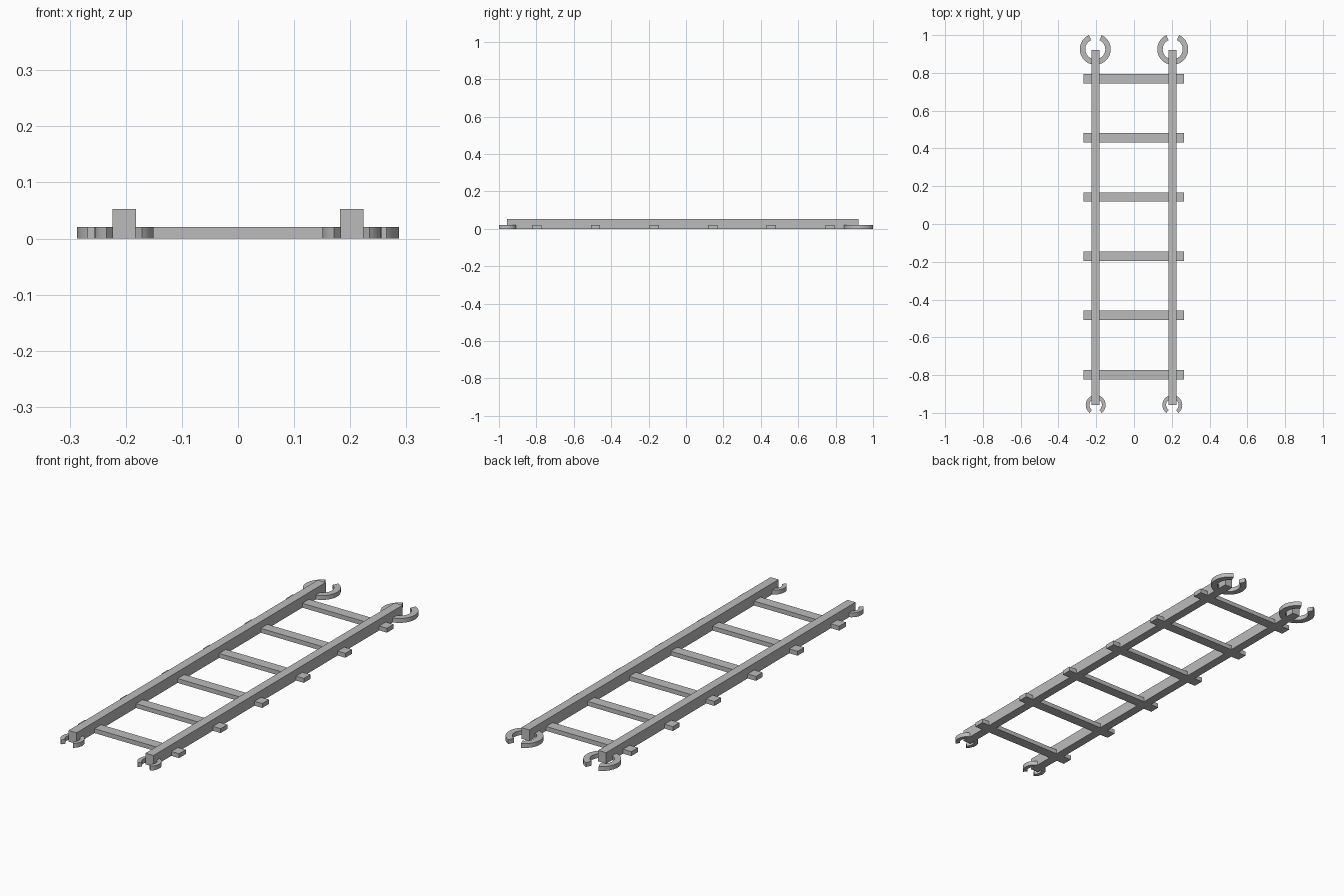
import bpy, bmesh
from math import sin, cos, radians, pi

cube = bpy.data.objects.get("Cube")
if cube:
    bpy.data.objects.remove(cube)

grey = bpy.data.materials.new("light_grey")
grey.use_nodes = True
colour = (0.5, 0.5, 0.5, 1)
grey.diffuse_color = colour
grey.node_tree.nodes["Principled BSDF"].inputs["Base Color"].default_value = colour


def finish(name, bm):
    bmesh.ops.recalc_face_normals(bm, faces=bm.faces)
    mesh = bpy.data.meshes.new(name)
    bm.to_mesh(mesh)
    bm.free()
    mesh.materials.append(grey)
    ob = bpy.data.objects.new(name, mesh)
    bpy.context.collection.objects.link(ob)
    return ob


def box(name, centre, size):
    bm = bmesh.new()
    bmesh.ops.create_cube(bm, size=1)
    bmesh.ops.scale(bm, vec=size, verts=bm.verts)
    bmesh.ops.translate(bm, vec=centre, verts=bm.verts)
    return finish(name, bm)


def clip(name, x, y, outer, inner, half_gap, facing, steps=32):
    """Open ring lying flat, its gap turned towards facing (+1 back, -1 front)."""
    bm = bmesh.new()
    sections = []
    for i in range(steps + 1):
        a = half_gap + (2 * pi - 2 * half_gap) * i / steps
        sections.append([
            bm.verts.new((x + r * sin(a), y + facing * r * cos(a), z))
            for r, z in ((inner, 0), (outer, 0), (outer, TIE_H), (inner, TIE_H))])
    for a, b in zip(sections, sections[1:]):
        for k in range(4):
            n = (k + 1) % 4
            bm.faces.new((a[k], a[n], b[n], b[k]))
    bm.faces.new(sections[0])
    bm.faces.new(sections[-1])
    ob = finish(name, bm)
    bpy.context.view_layer.objects.active = ob
    ob.select_set(True)
    bpy.ops.object.shade_smooth_by_angle(angle=radians(35))
    ob.select_set(False)


TIE_H = 0.021
RAIL_H = 0.053
RAIL_BACK, RAIL_FRONT = 0.922, -0.958

# Rails with a large clip at the back and a small one at the front
for side, s in (("left", 1), ("right", -1)):
    x = 0.203 * s
    box(side + "_rail", (x, (RAIL_BACK + RAIL_FRONT) / 2, RAIL_H / 2),
        (0.042, RAIL_BACK - RAIL_FRONT, RAIL_H))
    clip(side + "_back_clip", 0.205 * s, 0.925, 0.082, 0.053, radians(24.5), 1)
    clip(side + "_front_clip", x, RAIL_FRONT, 0.0525, 0.033, radians(37), -1)

# Evenly spaced cross ties
for i in range(6):
    box("cross_tie_%d" % (i + 1), (-0.0015, 0.77 - 0.3135 * i, TIE_H / 2),
        (0.533, 0.05, TIE_H))
